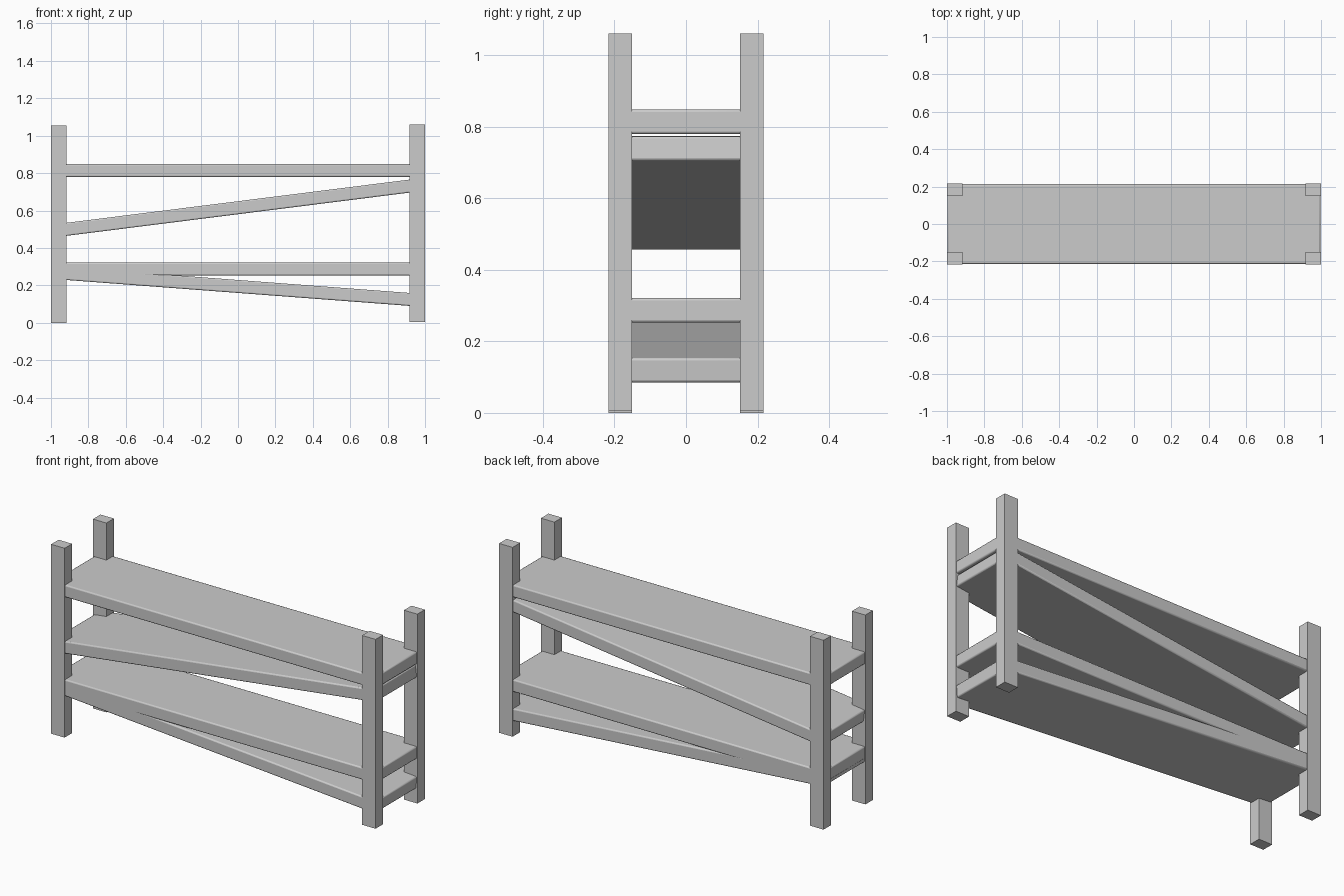
import bpy, math

if "Cube" in bpy.data.objects:
    bpy.data.objects.remove(bpy.data.objects["Cube"])

def box(name, center, size, tilt=0.0, bevel=0.0, segments=2):
    bpy.ops.mesh.primitive_cube_add(size=1, location=center)
    ob = bpy.context.object
    ob.name = name
    ob.scale = size
    bpy.ops.object.transform_apply(location=False, rotation=False, scale=True)
    ob.rotation_euler.y = -tilt
    if bevel:
        m = ob.modifiers.new("soft_edges", 'BEVEL')
        m.width = bevel
        m.segments = segments
        bpy.ops.object.shade_smooth_by_angle(angle=math.radians(40))
    return ob

# Four corner posts (right pair sits a hair higher)
for sx, side, z0 in ((-1, "left", 0.0), (1, "right", 0.005)):
    for sy, end in ((-1, "front"), (1, "back")):
        box(f"{end}_{side}_post", (sx * 0.9585, sy * 0.184, z0 + 0.5275),
            (0.083, 0.066, 1.055))

# Shelves: name, centre height, rise per unit of x
for name, z, slope in (("top_shelf", 0.814, 0.0),
                       ("upper_sloped_shelf", 0.615, 0.126),
                       ("lower_shelf", 0.287, 0.0),
                       ("bottom_sloped_shelf", 0.194, -0.0755)):
    a = math.atan(slope)
    length = 1.992 / math.cos(a) - 0.069 * abs(math.sin(a))
    box(name, (0, 0, z), (length, 0.426, 0.069), a, 0.007)
